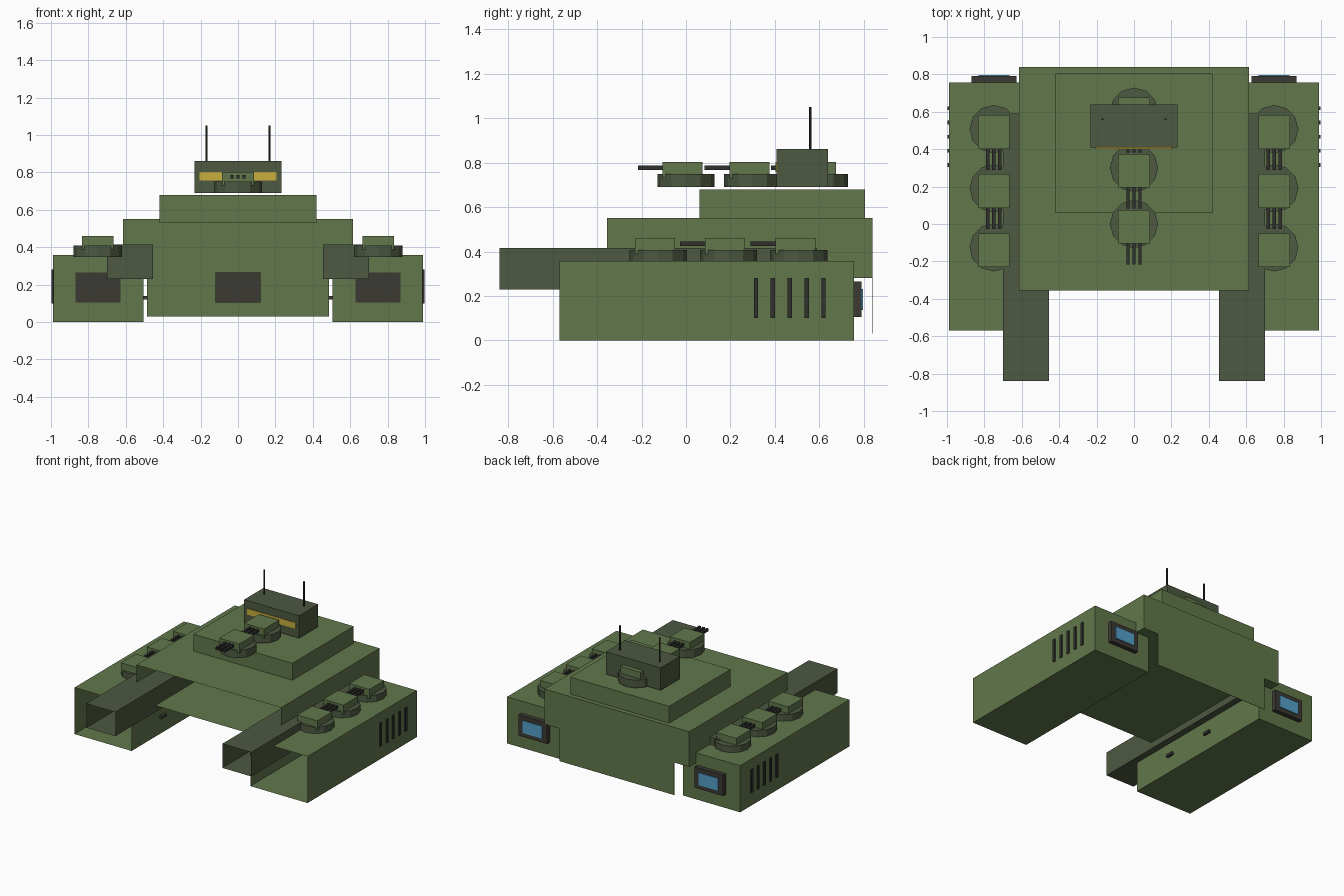
import bpy, bmesh, math

if "Cube" in bpy.data.objects:
    bpy.data.objects.remove(bpy.data.objects["Cube"])


def mat(name, r, g, b):
    m = bpy.data.materials.new(name)
    m.diffuse_color = (r, g, b, 1)
    m.use_nodes = True
    m.node_tree.nodes["Principled BSDF"].inputs["Base Color"].default_value = m.diffuse_color
    return m


GREEN = mat("olive_green", 0.122, 0.185, 0.071)
DARK = mat("dark_olive", 0.074, 0.100, 0.053)
FRAME = mat("dark_grey", 0.045, 0.042, 0.034)
METAL = mat("gun_metal", 0.030, 0.030, 0.027)
YELLOW = mat("window_yellow", 0.578, 0.434, 0.048)
BLUE = mat("engine_blue", 0.090, 0.350, 0.580)


def finish(name, bm, material):
    mesh = bpy.data.meshes.new(name)
    bm.to_mesh(mesh)
    bm.free()
    mesh.materials.append(material)
    ob = bpy.data.objects.new(name, mesh)
    bpy.context.collection.objects.link(ob)
    return ob


def box(name, x, y, z, material, open_front=False):
    """Box from (min, max) ranges, optionally without its front face."""
    bm = bmesh.new()
    bmesh.ops.create_cube(bm, size=1)
    for v in bm.verts:
        v.co = [r[0] if c < 0 else r[1] for c, r in zip(v.co, (x, y, z))]
    bm.normal_update()
    if open_front:
        front = [f for f in bm.faces if f.calc_center_median().y < min(y) + 1e-5]
        bmesh.ops.delete(bm, geom=front, context='FACES')
    return finish(name, bm, material)


def drum(name, x, y, z0, z1, r, sides, material):
    bm = bmesh.new()
    bmesh.ops.create_cone(bm, cap_ends=True, segments=sides, radius1=r,
                          radius2=r, depth=z1 - z0)
    bmesh.ops.translate(bm, verts=bm.verts, vec=(x, y, (z0 + z1) / 2))
    return finish(name, bm, material)


def turret(name, x, y, z, barrels=True):
    drum(name + "_base", x, y, z, z + 0.06, 0.129, 12, DARK)
    box(name + "_housing", (x - 0.085, x + 0.085), (y - 0.105, y + 0.075),
        (z + 0.04, z + 0.112), GREEN)
    if barrels:
        for i in (-1, 0, 1):
            cx = x + i * 0.032
            box(name + "_barrel", (cx - 0.009, cx + 0.009), (y - 0.217, y - 0.1),
                (z + 0.077, z + 0.097), METAL)


def engine(name, x):
    box(name + "_frame", (x - 0.121, x + 0.121), (0.75, 0.79), (0.105, 0.265), FRAME)
    box(name + "_glow", (x - 0.083, x + 0.083), (0.789, 0.797), (0.137, 0.232), BLUE)


# Central hull: open-fronted shell, hanging rear plate and raised deck
box("hull", (-0.615, 0.615), (-0.355, 0.84), (0.28, 0.55), GREEN, open_front=True)
box("rear_plate", (-0.487, 0.487), (0.838, 0.84), (0.03, 0.28), GREEN)
box("upper_deck", (-0.42, 0.42), (0.06, 0.805), (0.53, 0.68), GREEN)
engine("centre_engine", 0)

# Bridge with window strip and antennas
box("bridge", (-0.233, 0.233), (0.408, 0.64), (0.69, 0.862), DARK)
box("bridge_window", (-0.207, 0.207), (0.402, 0.409), (0.757, 0.803), YELLOW)
for s in (-1, 1):
    drum("antenna", s * 0.168, 0.56, 0.86, 1.05, 0.006, 8, METAL)

# Deck turrets
for y in (0.6, 0.3, 0.0):
    turret("deck_turret", 0, y, 0.69)

# Side pods, mirrored left and right
for s in (-1, 1):
    def span(a, b):
        return sorted((s * a, s * b))
    box("side_pod", span(0.505, 0.99), (-0.57, 0.757), (0, 0.358), GREEN, open_front=True)
    box("launch_rail", span(0.455, 0.70), (-0.84, 0.59), (0.23, 0.415), DARK, open_front=True)
    engine("pod_engine", s * 0.748)
    for i in range(3):
        turret("pod_turret", s * 0.75, 0.507 - i * 0.316, 0.348, barrels=i < 2)
    for i in range(5):
        y = 0.315 + i * 0.076
        box("pod_vent", span(0.985, 0.998), (y - 0.01, y + 0.01), (0.1, 0.28), METAL)
    for y in (-0.2, 0.2):
        box("pod_clamp", span(0.485, 0.507), (y - 0.03, y + 0.03), (0.12, 0.14), FRAME)
